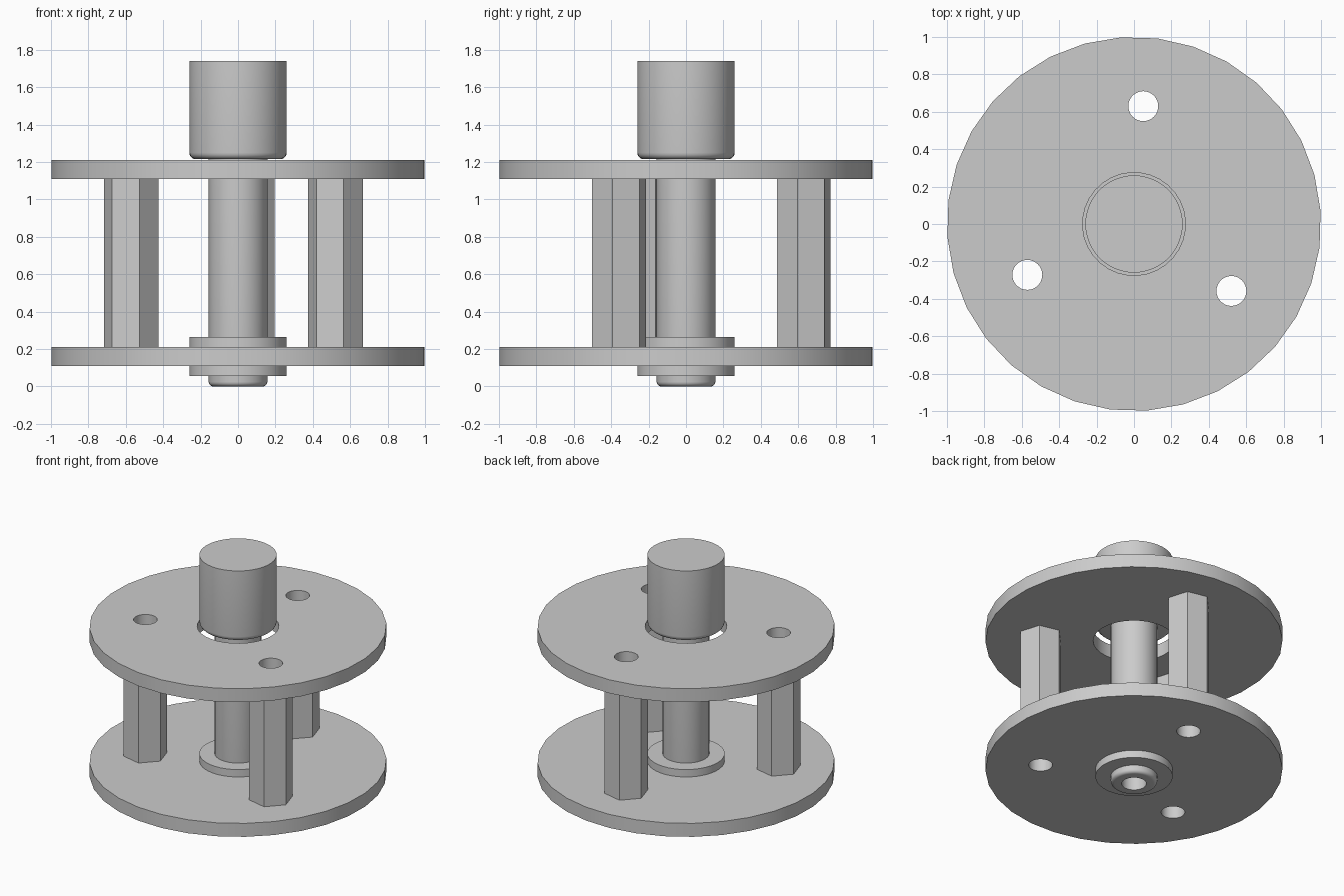
import bpy
import bmesh
from math import radians, cos, sin, tau
from mathutils import Matrix

cube = bpy.data.objects.get("Cube")
if cube:
    bpy.data.objects.remove(cube, do_unlink=True)

grey = bpy.data.materials.new("plain grey")
grey.use_nodes = True
colour = (0.6, 0.6, 0.6, 1)
grey.diffuse_color = colour
grey.node_tree.nodes["Principled BSDF"].inputs["Base Color"].default_value = colour


def finish(name, bm):
    bmesh.ops.recalc_face_normals(bm, faces=bm.faces)
    mesh = bpy.data.meshes.new(name)
    bm.to_mesh(mesh)
    bm.free()
    mesh.materials.append(grey)
    obj = bpy.data.objects.new(name, mesh)
    bpy.context.collection.objects.link(obj)
    return obj


def smooth(obj):
    bpy.ops.object.select_all(action="DESELECT")
    obj.select_set(True)
    bpy.context.view_layer.objects.active = obj
    bpy.ops.object.shade_smooth_by_angle(angle=radians(30))


def lathe(name, profile, segments=48, turn=0):
    """Revolve a closed (radius, height) outline about the z axis."""
    bm = bmesh.new()
    verts = [bm.verts.new((r, 0, z)) for r, z in profile]
    edges = [bm.edges.new((v, verts[i - 1])) for i, v in enumerate(verts)]
    bmesh.ops.spin(bm, geom=verts + edges, axis=(0, 0, 1), cent=(0, 0, 0),
                   angle=tau, steps=segments, use_merge=True)
    bmesh.ops.remove_doubles(bm, verts=bm.verts, dist=1e-4)
    bmesh.ops.dissolve_degenerate(bm, edges=bm.edges, dist=1e-5)
    bmesh.ops.rotate(bm, verts=bm.verts, matrix=Matrix.Rotation(turn, 3, "Z"))
    return finish(name, bm)


def prism(name, x, y, radius, low, high, sides, turn=0):
    bm = bmesh.new()
    place = Matrix.Translation((x, y, (low + high) / 2)) @ Matrix.Rotation(turn, 4, "Z")
    bmesh.ops.create_cone(bm, cap_ends=True, segments=sides, radius1=radius,
                          radius2=radius, depth=high - low, matrix=place)
    return finish(name, bm)


def rounded_corner(radius, low, size, steps=5):
    """Rounded lower outside corner, from the underside up to the wall."""
    angles = [radians(90) * i / steps for i in range(steps + 1)]
    return [(radius - size + size * sin(a), low + size - size * cos(a)) for a in angles]


SHAFT, COLLAR, CORE = 0.157, 0.26, 0.2

# Round plates, each with a central opening
plates = []
for name, low, opening in (("lower_plate", 0.11, CORE), ("upper_plate", 1.11, 0.275)):
    high = low + 0.1
    plates.append(lathe(name, [(opening, low), (1, low), (1, high), (opening, high)],
                        32, radians(4)))

# Hexagonal spacers and the screw bores that run through everything
posts, bores = [], []
for i in range(3):
    a = radians(85.5 + 120 * i)
    x, y = 0.632 * cos(a), 0.632 * sin(a)
    # first vertex of a cone lies on +y, so the turn is a multiple of 60 off -13 degrees
    posts.append(prism(f"spacer_{i + 1}", x, y, 0.15, 0.21, 1.11, 6, radians(17)))
    bores.append(prism(f"bore_cutter_{i + 1}", x, y, 0.08, -0.1, 1.5, 32))


def drill(obj, cutters):
    for cutter in cutters:
        mod = obj.modifiers.new("drill", "BOOLEAN")
        mod.operation, mod.solver, mod.object = "DIFFERENCE", "EXACT", cutter
    bpy.context.view_layer.update()
    graph = bpy.context.evaluated_depsgraph_get()
    mesh = bpy.data.meshes.new_from_object(obj.evaluated_get(graph))
    obj.modifiers.clear()
    obj.data = mesh


for plate in plates:
    drill(plate, bores)
for post, bore in zip(posts, bores):
    drill(post, [bore])
for bore in bores:
    bpy.data.objects.remove(bore, do_unlink=True)

# Flanged bearing clamped around the lower plate
bearing = lathe("flanged_bearing", [
    (SHAFT, 0.055), (COLLAR, 0.055), (COLLAR, 0.11), (CORE, 0.11),
    (CORE, 0.21), (COLLAR, 0.21), (COLLAR, 0.265), (SHAFT, 0.265)])

# Shaft with a rounded foot and a blind bore in its underside
shaft = lathe("shaft", [(0, 0.5), (0.083, 0.5), (0.083, 0)]
              + rounded_corner(SHAFT, 0, 0.025) + [(SHAFT, 1.215), (0, 1.215)])

# Solid knob with a rounded lower edge
knob = lathe("knob", [(0, 1.215)] + rounded_corner(COLLAR, 1.215, 0.035)
             + [(COLLAR, 1.74), (0, 1.74)])

for part in plates + posts + [bearing, shaft, knob]:
    smooth(part)
